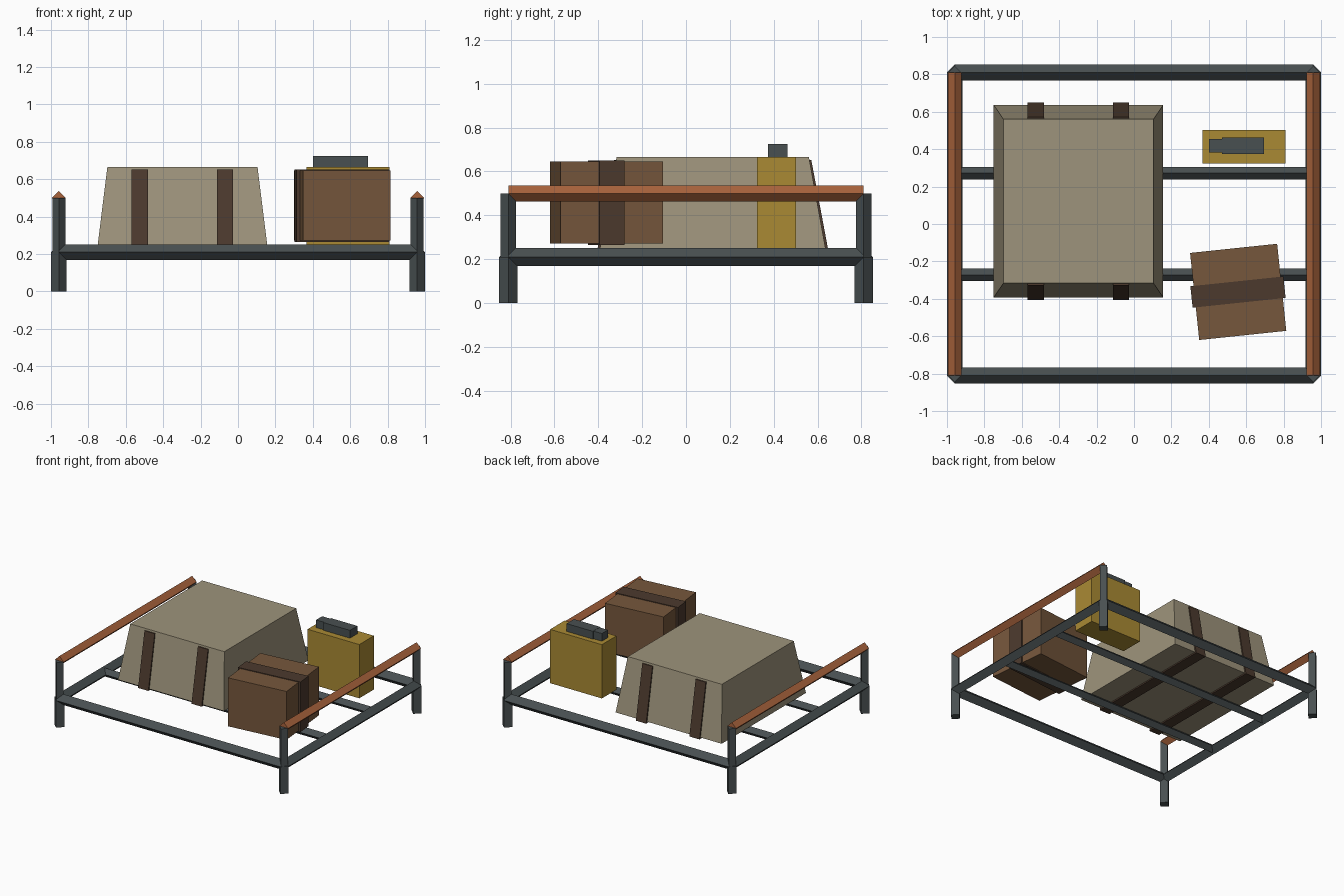
import bpy, math

if "Cube" in bpy.data.objects:
    bpy.data.objects.remove(bpy.data.objects["Cube"])

def mat(name, r, g, b):
    m = bpy.data.materials.new(name)
    m.diffuse_color = (r, g, b, 1)
    m.use_nodes = True
    m.node_tree.nodes["Principled BSDF"].inputs["Base Color"].default_value = m.diffuse_color
    return m

STEEL = mat("dark_steel", .066, .080, .083)
RUST = mat("orange_rail", .40, .127, .046)
CANVAS = mat("canvas", .34, .295, .20)
LEATHER = mat("dark_strap", .072, .042, .027)
CRATE = mat("brown_crate", .18, .095, .045)
YELLOW = mat("yellow_can", .40, .255, .034)

def finish(o, name, m):
    o.name = name
    o.data.materials.append(m)
    return o

def bar(name, axis, a, b, u, v, r, m):
    """Four-sided tube from a to b along an axis; u, v are the other coordinates in order."""
    c = (a + b) / 2
    loc = {'x': (c, u, v), 'y': (u, c, v), 'z': (u, v, c)}[axis]
    rot = {'x': (0, math.pi / 2, 0), 'y': (math.pi / 2, 0, 0), 'z': (0, 0, 0)}[axis]
    bpy.ops.mesh.primitive_cylinder_add(vertices=4, radius=r, depth=b - a, location=loc, rotation=rot)
    return finish(bpy.context.object, name, m)

def block(name, cx, cy, z0, z1, sx, sy, m, angle=0, top=(1, 1)):
    """Box standing from z0 to z1, with an optional tapered top."""
    bpy.ops.mesh.primitive_cube_add(size=1, location=(cx, cy, (z0 + z1) / 2),
                                    rotation=(0, 0, math.radians(angle)))
    o = bpy.context.object
    for v in o.data.vertices:
        k = top if v.co.z > 0 else (1, 1)
        v.co = (v.co.x * sx * k[0], v.co.y * sy * k[1], v.co.z * (z1 - z0))
    return finish(o, name, m)

# Frame: legs, posts, base rails, cross bars and top rails
X, Y, Z = .958, .81, .21
for sx in (-1, 1):
    for sy in (-1, 1):
        bar("leg", 'z', 0, Z, sx * X, sy * Y, .042, STEEL)
        bar("upper_post", 'z', Z, .5, sx * X, sy * Y, .035, STEEL)
    bar("side_rail", 'y', -Y, Y, sx * X, Z, .042, STEEL)
    bar("top_rail", 'y', -Y, Y, sx * X, .5, .037, RUST)
for s in (-1, 1):
    bar("end_rail", 'x', -X, X, s * Y, Z, .042, STEEL)
    bar("cross_bar", 'x', -X, X, s * .272, Z, .033, STEEL)

# Tapered canvas bale with two straps
block("canvas_bale", -.297, .122, .25, .666, .906, 1.028, CANVAS, top=(.886, .853))
for x in (-.526, -.07):
    block("bale_strap", x, .122, .24, .652, .087, 1.054, LEATHER, top=(1, .853))

# Turned crate with a band
block("crate", .557, -.363, .272, .646, .468, .468, CRATE, 6)
block("crate_band", .556, -.364, .264, .651, .5, .115, LEATHER, 6)

# Fuel can with handle and spout
block("fuel_can", .588, .413, .25, .665, .442, .178, YELLOW)
block("can_handle", .583, .418, .655, .725, .224, .09, STEEL)
block("can_spout", .445, .418, .655, .724, .09, .074, STEEL)
